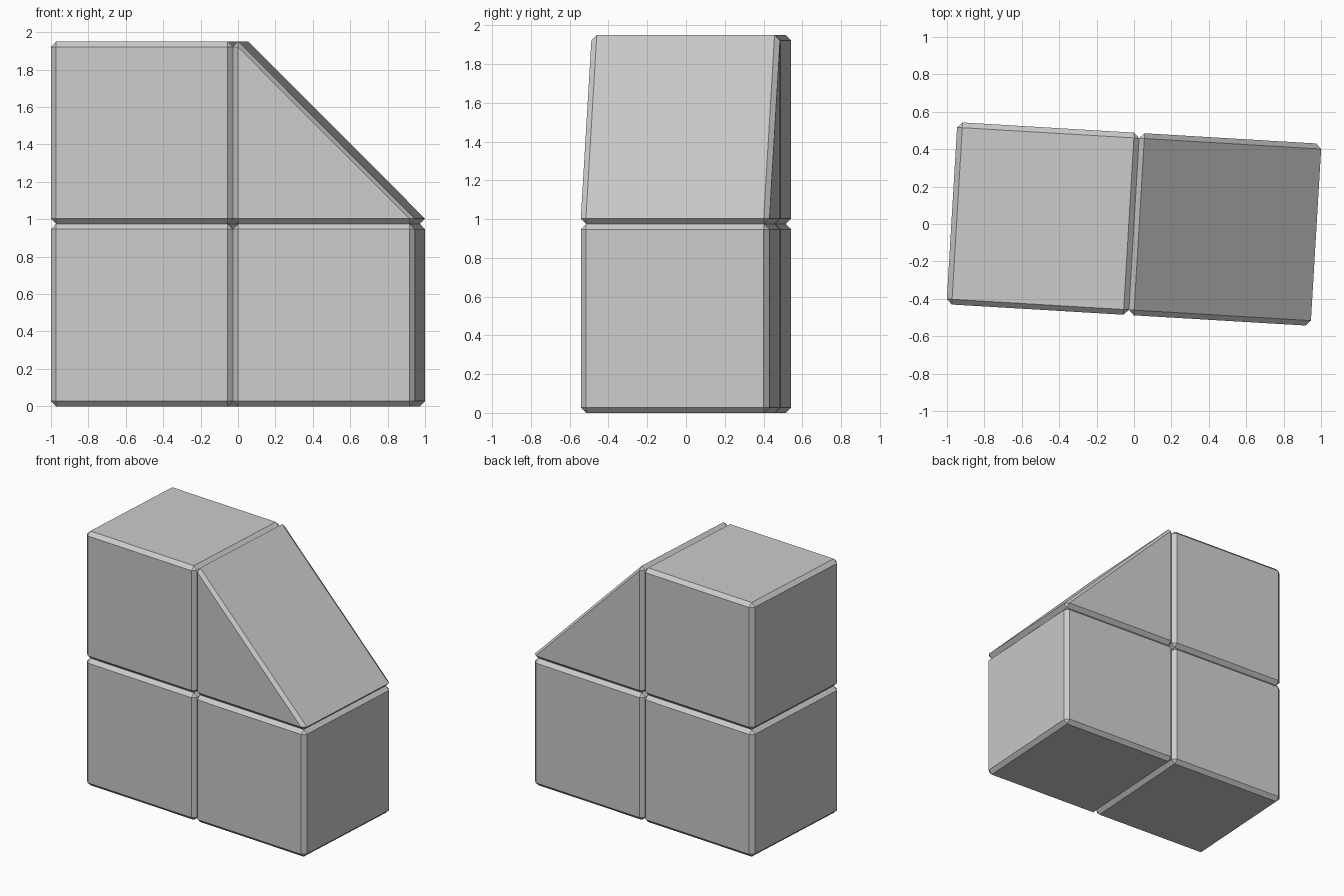
import bpy, bmesh, math
from mathutils import Matrix

if "Cube" in bpy.data.objects:
    bpy.data.objects.remove(bpy.data.objects["Cube"])

S = 0.975      # block edge length
C = 0.028      # chamfer width
TURN = Matrix.Rotation(math.radians(-3.4), 4, 'Z')


def finish(name, bm):
    """Turn the part slightly about z and store it as a flat-shaded object."""
    bmesh.ops.recalc_face_normals(bm, faces=bm.faces)
    bm.transform(TURN)
    mesh = bpy.data.meshes.new(name)
    bm.to_mesh(mesh)
    bm.free()
    obj = bpy.data.objects.new(name, mesh)
    bpy.context.collection.objects.link(obj)
    return obj


def block(name, x, z):
    """Chamfered cube with its left bottom edge at x, z."""
    bm = bmesh.new()
    bmesh.ops.create_cube(bm, size=S)
    bmesh.ops.bevel(bm, geom=bm.edges[:], offset=C, offset_type='OFFSET',
                    segments=1, profile=0.5, affect='EDGES')
    bm.transform(Matrix.Translation((x + S / 2, 0, z + S / 2)))
    return finish(name, bm)


def wedge(name, x, z):
    """Chamfered 45 degree ramp, falling to the right."""
    outer = [(0, C), (C, 0), (S - C, 0), (S, C), (C, S), (0, S - C)]
    inner = [(C, C), (S - C, C), (C, S - C)]
    bm = bmesh.new()
    for side in (-1, 1):
        for px, pz in outer:
            bm.verts.new((x + px, side * (S / 2 - C), z + pz))
        for px, pz in inner:
            bm.verts.new((x + px, side * S / 2, z + pz))
    bmesh.ops.convex_hull(bm, input=bm.verts[:])
    bmesh.ops.dissolve_limit(bm, angle_limit=math.radians(1),
                             verts=bm.verts[:], edges=bm.edges[:])
    return finish(name, bm)


# Three cubes and the ramp on the upper right
block("lower_left_block", -S, 0)
block("lower_right_block", 0, 0)
block("upper_left_block", -S, S)
wedge("upper_right_ramp", 0, S)
